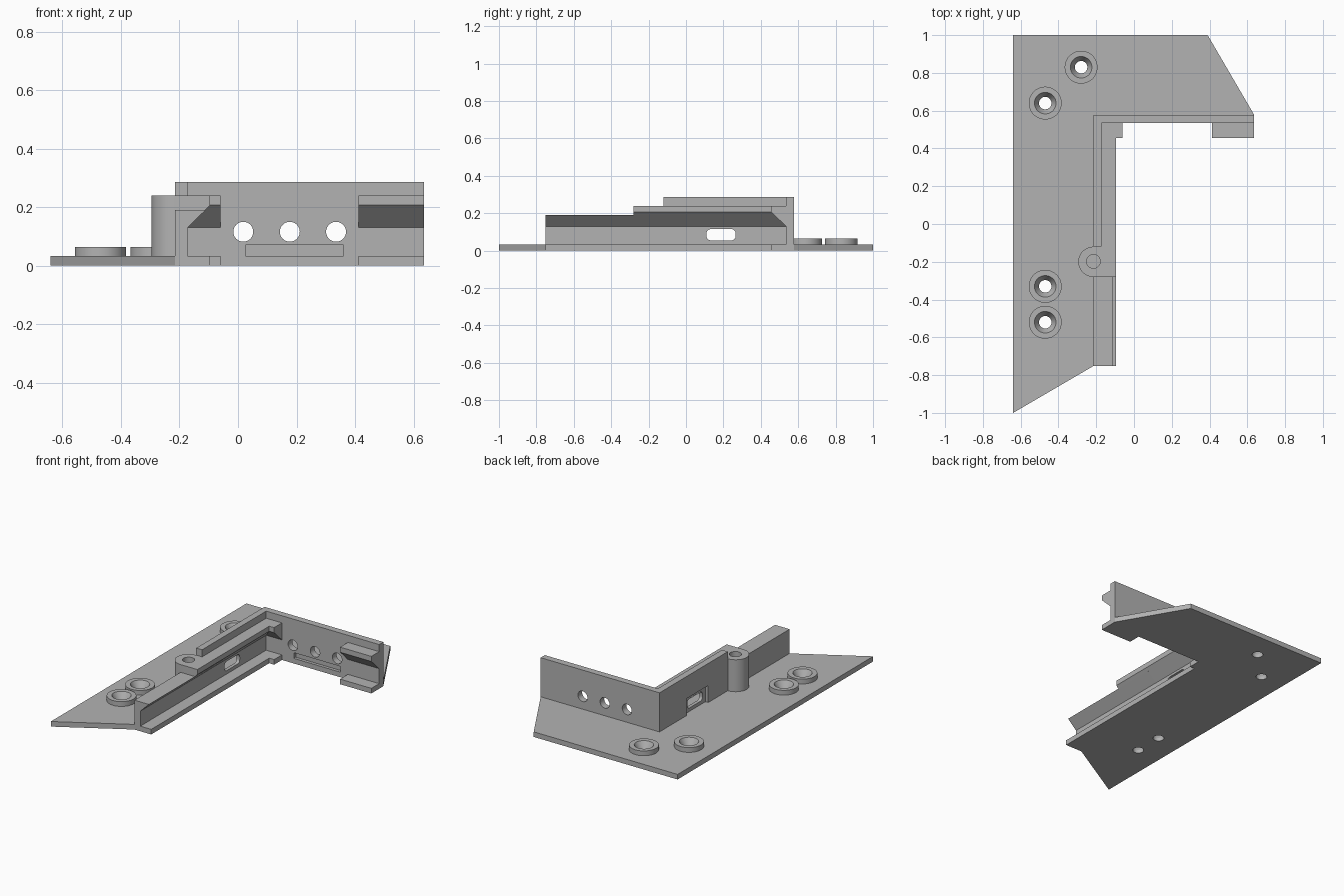
import bpy, bmesh, math

if "Cube" in bpy.data.objects:
    bpy.data.objects.remove(bpy.data.objects["Cube"])

grey = bpy.data.materials.new("plain_grey")
grey.diffuse_color = (0.45, 0.45, 0.45, 1)
grey.use_nodes = True
grey.node_tree.nodes["Principled BSDF"].inputs["Base Color"].default_value = grey.diffuse_color


def finish(name, bm):
    bmesh.ops.recalc_face_normals(bm, faces=bm.faces)
    me = bpy.data.meshes.new(name)
    bm.to_mesh(me)
    bm.free()
    ob = bpy.data.objects.new(name, me)
    me.materials.append(grey)
    bpy.context.collection.objects.link(ob)
    return ob


def prism(name, profile, axis, lo, hi):
    """Extrude a profile; its points give the two other axes in order."""
    bm = bmesh.new()

    def put(p, d):
        co = list(p)
        co.insert("xyz".index(axis), d)
        return bm.verts.new(co)
    a = [put(p, lo) for p in profile]
    b = [put(p, hi) for p in profile]
    bm.faces.new(a)
    bm.faces.new(b)
    for i in range(len(a)):
        j = (i + 1) % len(a)
        bm.faces.new((a[i], a[j], b[j], b[i]))
    return finish(name, bm)


def box(name, x, y, z):
    return prism(name, [(x[0], y[0]), (x[1], y[0]), (x[1], y[1]), (x[0], y[1])], "z", *z)


def circle(u, v, r, n=48):
    return [(u + r * math.cos(2 * math.pi * i / n), v + r * math.sin(2 * math.pi * i / n)) for i in range(n)]


def rounded(u0, u1, v0, v1, r, n=8):
    pts = []
    for k, (u, v) in enumerate([(u1 - r, v1 - r), (u0 + r, v1 - r), (u0 + r, v0 + r), (u1 - r, v0 + r)]):
        for i in range(n + 1):
            a = math.pi / 2 * (k + i / n)
            pts.append((u + r * math.cos(a), v + r * math.sin(a)))
    return pts


def cone(name, x, y, z0, z1, r0, r1, n=48):
    bm = bmesh.new()
    a = [bm.verts.new((p[0], p[1], z0)) for p in circle(x, y, r0, n)]
    b = [bm.verts.new((p[0], p[1], z1)) for p in circle(x, y, r1, n)]
    bm.faces.new(a)
    bm.faces.new(b)
    for i in range(n):
        j = (i + 1) % n
        bm.faces.new((a[i], a[j], b[j], b[i]))
    return finish(name, bm)


def combine(target, tool, op):
    m = target.modifiers.new(op.lower(), "BOOLEAN")
    m.operation, m.solver, m.object = op, "EXACT", tool
    bpy.context.view_layer.objects.active = target
    bpy.ops.object.modifier_apply(modifier=m.name)
    bpy.data.objects.remove(tool)


T = 0.033                 # plate thickness
XO, XI = -0.215, -0.173   # side wall faces
YI, YO = 0.535, 0.578     # back wall faces
XE = 0.636                # right end
XL, YL = -0.095, 0.455    # lip edges

# L-shaped base plate with floor ledge and corner tabs
body = prism("corner_bracket", [
    (-0.64, -1), (XO, -0.752), (XL, -0.752), (XL, YL), (-0.06, YL), (-0.06, YI),
    (0.412, YI), (0.412, YL), (XE, YL), (XE, YO), (0.39, 1), (-0.64, 1)], "z", 0, T)

# walls, stepped side rail and undercut lips
lip = [(YI + 0.02, 0.13), (YI, 0.13), (YL, 0.207), (YL, 0.24), (YI + 0.02, 0.24)]
parts = [
    prism("side_rail_low", [(XO, 0.02), (XI, 0.02), (XI, 0.13), (-0.111, 0.19), (XO, 0.19)],
          "y", -0.752, 0),
    prism("side_rail_high", [(XO, 0.02), (XI, 0.02), (XI, 0.13), (XL, 0.207), (XL, 0.24), (XO, 0.24)],
          "y", -0.28, YI + 0.01),
    box("side_wall", (XO, XI), (-0.12, YO), (0.02, 0.286)),
    box("back_wall", (XO, XE), (YI, YO), (0.02, 0.286)),
    prism("corner_lip", lip, "x", XI - 0.01, -0.06),
    prism("end_lip", lip, "x", 0.412, XE),
    # half-round screw post
    prism("screw_post", [(XO + 0.02, -0.28), (XO + 0.02, -0.12)] +
          [(XO - 0.08 * math.sin(math.pi * i / 32), -0.2 + 0.08 * math.cos(math.pi * i / 32)) for i in range(33)],
          "z", 0.02, 0.24),
]
screws = [(-0.28, 0.83), (-0.47, 0.64), (-0.47, -0.33), (-0.47, -0.52)]
for x, y in screws:
    parts.append(cone("screw_collar", x, y, 0.02, 0.064, 0.087, 0.087))
for p in parts:
    combine(body, p, "UNION")

# countersunk screw holes, post hole, wall holes, slot and recesses
cuts = [
    cone("post_hole", XO, -0.198, 0.1, 0.3, 0.036, 0.036),
    prism("slot", rounded(0.11, 0.265, 0.055, 0.115, 0.022), "x", -0.3, -0.1),
    box("slot_recess", (-0.25, XO + 0.02), (0.08, 0.3), (T, 0.143)),
    box("back_wall_groove", (0.025, 0.36), (YI - 0.05, YI + 0.02), (T, 0.07)),
]
for x, y in screws:
    cuts.append(cone("hole", x, y, -0.05, 0.1, 0.033, 0.033))
    cuts.append(cone("countersink", x, y, 0.022, 0.07, 0.033, 0.0605))
for x in (0.018, 0.177, 0.335):
    cuts.append(prism("wall_hole", circle(x, 0.116, 0.034), "y", 0.4, 0.7))
for c in cuts:
    combine(body, c, "DIFFERENCE")

body.data.materials.clear()
body.data.materials.append(grey)
for f in body.data.polygons:
    f.material_index = 0
bpy.ops.object.select_all(action="DESELECT")
body.select_set(True)
bpy.context.view_layer.objects.active = body
bpy.ops.object.shade_smooth_by_angle(angle=math.radians(25))
